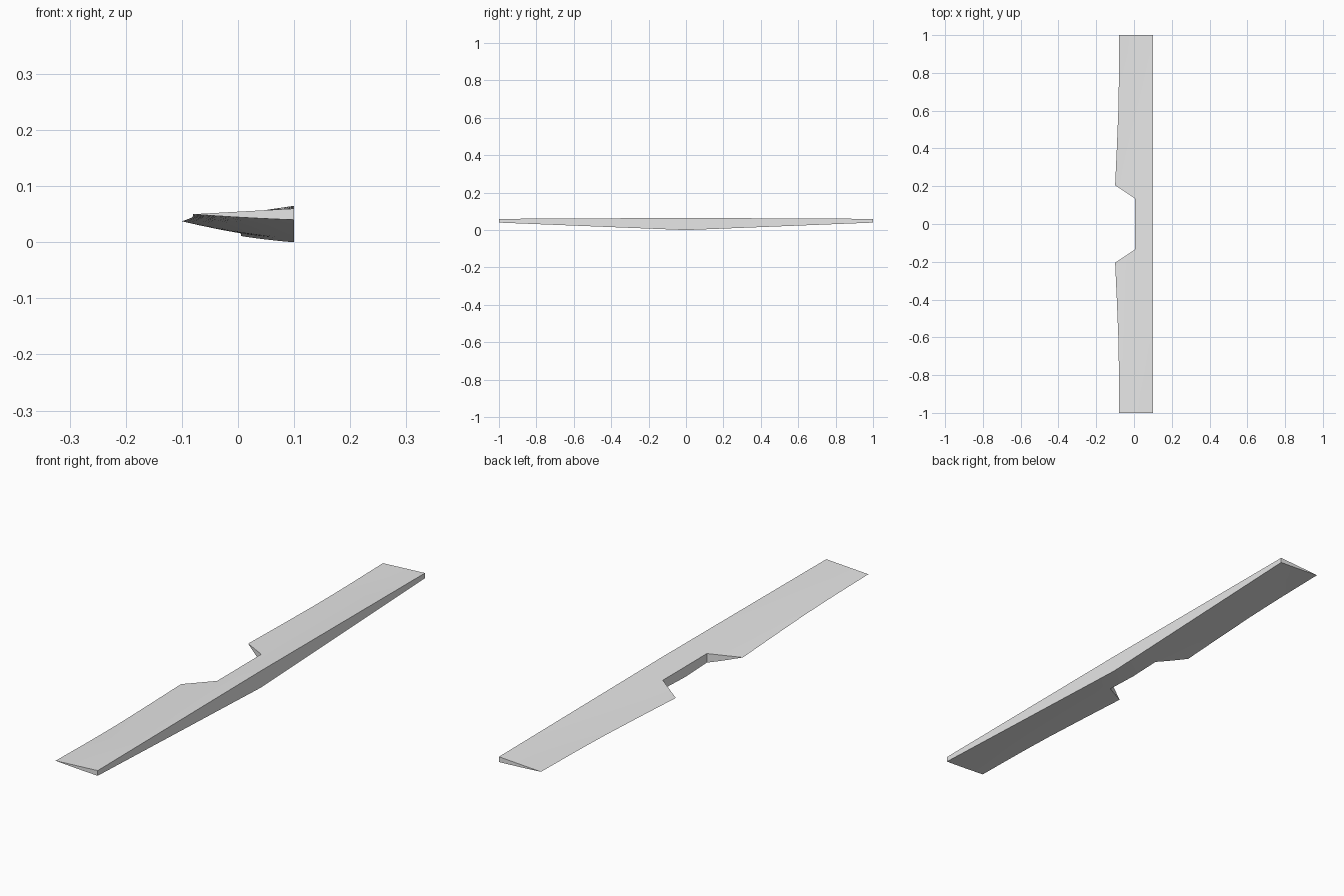
import bpy
import bmesh

cube = bpy.data.objects.get("Cube")
if cube:
    bpy.data.objects.remove(cube, do_unlink=True)

FRONT_X = 0.1      # straight, blunt edge
HUB_X = 0.005      # bottom of the notch at the middle
NOTCH_IN, NOTCH_OUT = 0.135, 0.205
STEPS = 8          # points across the chord

# Thin edge of the blade: distance from middle -> x
THIN_EDGE = [(0.0, -0.108), (0.205, -0.1), (0.4, -0.091), (0.5, -0.087),
             (0.6, -0.083), (0.7, -0.081), (0.8, -0.08), (1.0, -0.08)]


def thin_x(d):
    for (d0, x0), (d1, x1) in zip(THIN_EDGE, THIN_EDGE[1:]):
        if d <= d1:
            return x0 + (x1 - x0) * (d - d0) / (d1 - d0)
    return THIN_EDGE[-1][1]


def section(y):
    """Wedge section: flat top, slightly bulged underside, cut at the notch."""
    d = abs(y)
    edge_x, edge_z = thin_x(d), 0.034 + 0.016 * d
    top_z, low_z = 0.065 - 0.005 * d, 0.04 * d
    bulge = 0.0045 * (1 - 0.8 * d)
    if d <= NOTCH_IN:
        cut_x = HUB_X
    elif d < NOTCH_OUT:
        f = (d - NOTCH_IN) / (NOTCH_OUT - NOTCH_IN)
        cut_x = HUB_X + f * (thin_x(NOTCH_OUT) - HUB_X)
    else:
        cut_x = edge_x
    top, under = [], []
    for i in range(STEPS + 1):
        x = FRONT_X + (cut_x - FRONT_X) * i / STEPS
        t = (FRONT_X - x) / (FRONT_X - edge_x)
        top.append((x, y, top_z + (edge_z - top_z) * t))
        under.append((x, y, low_z + (edge_z - low_z) * t - bulge * 4 * t * (1 - t)))
    return top + under[::-1]


# Stations along one half, mirrored to the other
half = [NOTCH_IN, 0.158, 0.182, NOTCH_OUT, 0.3, 0.4, 0.5, 0.6, 0.7, 0.8, 0.9, 1.0]
stations = [-y for y in reversed(half)] + [0.0] + half

# Loft the sections into one closed blade
bm = bmesh.new()
rings = [[bm.verts.new(p) for p in section(y)] for y in stations]
for a, b in zip(rings, rings[1:]):
    for i in range(len(a)):
        j = (i + 1) % len(a)
        bm.faces.new((a[i], a[j], b[j], b[i]))
bm.faces.new(rings[0])
bm.faces.new(rings[-1][::-1])
bmesh.ops.remove_doubles(bm, verts=bm.verts, dist=0.0001)
bmesh.ops.recalc_face_normals(bm, faces=bm.faces)

mesh = bpy.data.meshes.new("blade")
bm.to_mesh(mesh)
bm.free()
blade = bpy.data.objects.new("blade", mesh)
bpy.context.collection.objects.link(blade)

# Plain light grey
grey = bpy.data.materials.new("light grey")
grey.use_nodes = True
colour = (0.8, 0.8, 0.8, 1.0)
grey.diffuse_color = colour
for node in grey.node_tree.nodes:
    if node.type == "BSDF_PRINCIPLED":
        node.inputs["Base Color"].default_value = colour
mesh.materials.append(grey)

bpy.context.view_layer.objects.active = blade
blade.select_set(True)
bpy.ops.object.shade_smooth_by_angle(angle=0.15)
